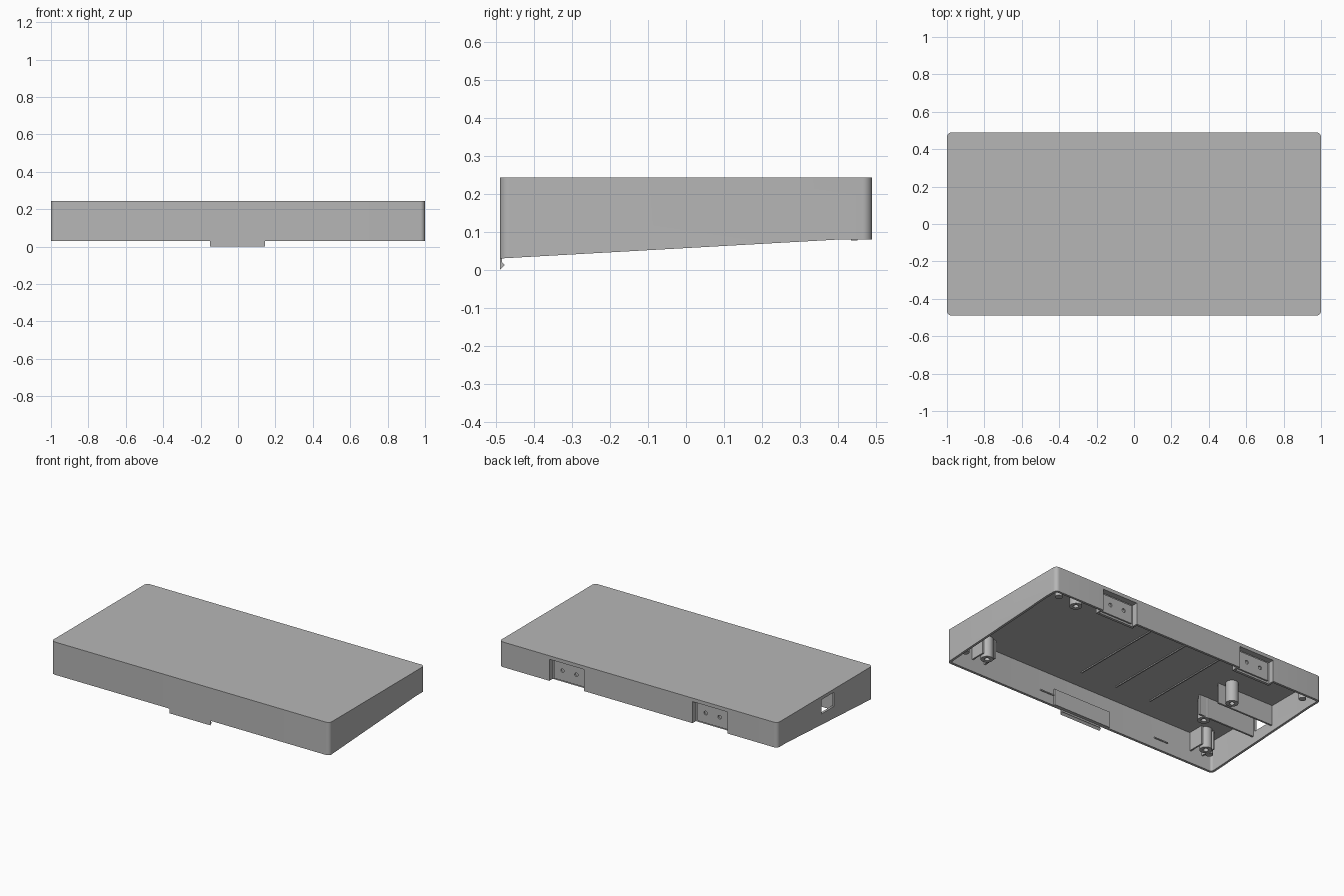
import bpy
import bmesh
from math import radians
from mathutils import Vector, Matrix

cube = bpy.data.objects.get("Cube")
if cube:
    bpy.data.objects.remove(cube)

grey = bpy.data.materials.new("plain_grey")
grey.use_nodes = True
grey.diffuse_color = (0.47, 0.47, 0.47, 1)
grey.node_tree.nodes["Principled BSDF"].inputs["Base Color"].default_value = grey.diffuse_color


def finish(name, bm):
    bmesh.ops.recalc_face_normals(bm, faces=bm.faces)
    mesh = bpy.data.meshes.new(name)
    bm.to_mesh(mesh)
    bm.free()
    mesh.materials.append(grey)
    obj = bpy.data.objects.new(name, mesh)
    bpy.context.collection.objects.link(obj)
    return obj


def box(name, low, high, radius=0):
    """Box between two corners, with optional rounded vertical edges."""
    low, high = Vector(low), Vector(high)
    bm = bmesh.new()
    bmesh.ops.create_cube(bm, size=1)
    for v in bm.verts:
        v.co = (low + high) / 2 + v.co * (high - low)
    if radius:
        upright = [e for e in bm.edges if abs(e.verts[0].co.z - e.verts[1].co.z) > 0.01]
        bmesh.ops.bevel(bm, geom=upright, offset=radius, segments=8, profile=0.5, affect='EDGES')
    return finish(name, bm)


def rod(name, centre, radius, length, axis='Z'):
    bm = bmesh.new()
    turn = Matrix.Rotation(radians(90), 4, 'X') if axis == 'Y' else Matrix()
    bmesh.ops.create_cone(bm, cap_ends=True, segments=24, radius1=radius, radius2=radius,
                          depth=length, matrix=Matrix.Translation(centre) @ turn)
    return finish(name, bm)


def prism(name, profile, x0, x1):
    """Side profile (y, z) drawn out along x."""
    bm = bmesh.new()
    face = bm.faces.new([bm.verts.new((x0, y, z)) for y, z in profile])
    new = bmesh.ops.extrude_face_region(bm, geom=[face])["geom"]
    bmesh.ops.translate(bm, vec=(x1 - x0, 0, 0),
                        verts=[g for g in new if isinstance(g, bmesh.types.BMVert)])
    return finish(name, bm)


def activate(obj):
    bpy.ops.object.select_all(action='DESELECT')
    obj.select_set(True)
    bpy.context.view_layer.objects.active = obj


def cut(obj, cutter):
    activate(obj)
    mod = obj.modifiers.new("cut", 'BOOLEAN')
    mod.operation, mod.solver, mod.object = 'DIFFERENCE', 'EXACT', cutter
    bpy.ops.object.modifier_apply(modifier=mod.name)
    bpy.data.objects.remove(cutter)


def smooth(obj):
    activate(obj)
    bpy.ops.object.shade_smooth_by_angle(angle=radians(30))


TOP, CEILING, WALL, DEPTH = 0.243, 0.23, 0.015, 0.49

# Open-bottomed shell with a sloping lower rim
shell = box("shell", (-1, -DEPTH, 0), (1, DEPTH, TOP), 0.025)
cut(shell, box("cavity", (WALL - 1, WALL - DEPTH, -0.1), (1 - WALL, DEPTH - WALL, CEILING), 0.015))
cut(shell, prism("rim_slope", [(-0.6, -0.2), (0.6, -0.2), (0.6, 0.08), (0.4, 0.08), (-0.6, 0.024)], -1.1, 1.1))
for side in (-1, 1):
    cut(shell, box("pocket_opening", (side * 0.515 - 0.125, 0.4, 0), (side * 0.515 + 0.125, 0.6, 0.22)))

# Cable port in the right end
cut(shell, box("port_opening", (-1.1, -0.09, 0.13), (-0.9, 0.035, 0.222)))
smooth(shell)

# Recessed fixing pockets on the back, each with a drilled plate
for side, word in ((-1, "right"), (1, "left")):
    x = side * 0.515
    box(f"pocket_back_{word}", (x - 0.137, 0.435, 0.078), (x + 0.137, 0.452, CEILING))
    box(f"pocket_roof_{word}", (x - 0.137, 0.452, 0.22), (x + 0.137, 0.478, CEILING))
    for end in (-1, 1):
        edge = x + end * 0.131
        box(f"pocket_side_{word}", (edge - 0.006, 0.452, 0.08), (edge + 0.006, 0.478, CEILING))
    plate = box(f"fixing_plate_{word}", (x - 0.11, 0.45, 0.09), (x + 0.11, 0.462, 0.208))
    for end in (-1, 1):
        cut(plate, rod("screw_hole", (x + end * 0.05, 0.462, 0.155), 0.012, 0.018, 'Y'))
    smooth(plate)

# Front catch: inner backing plate and hooked tongue
box("catch_plate", (-0.205, -0.477, 0.031), (0.21, -0.463, 0.135))
prism("catch_hook", [(-0.49, 0.035), (-0.49, 0), (-0.477, 0.013), (-0.484, 0.02), (-0.484, 0.035)],
      -0.15, 0.145)

# Small ledges inside the front wall
for x in (0.26, -0.6):
    box("wall_ledge", (x - 0.05, -0.477, 0.093), (x + 0.05, -0.469, 0.1))

# Hollow mounting posts hanging from the top
posts = [(0.775, -0.4, True), (0.775, 0.4, False), (-0.87, -0.39, True),
         (-0.64, 0.12, False), (-0.64, -0.135, False)]
for x, y, braced in posts:
    post = rod("mounting_post", (x, y, 0.165), 0.037, 0.14)
    cut(post, rod("post_bore", (x, y, 0.1), 0.016, 0.1))
    smooth(post)
    if braced:
        for end in (-1, 1):
            fin = x + end * 0.045
            box("post_fin", (fin - 0.005, -0.478, 0.11), (fin + 0.005, y + 0.02, CEILING))

# Corner bosses
for x in (-0.92, 0.92):
    for y in (-0.42, 0.42):
        smooth(rod("corner_boss", (x, y, 0.165), 0.022, 0.14))

# Guide walls either side of the port
for y in (-0.105, 0.065):
    box("port_guide", (-0.988, y - 0.006, 0.1), (-0.58, y + 0.006, CEILING))

# Fine stiffening ribs under the top
for x in (0.11, -0.15, -0.405):
    box("top_rib", (x - 0.004, -0.34, 0.223), (x + 0.004, 0.29, CEILING + 0.002))
